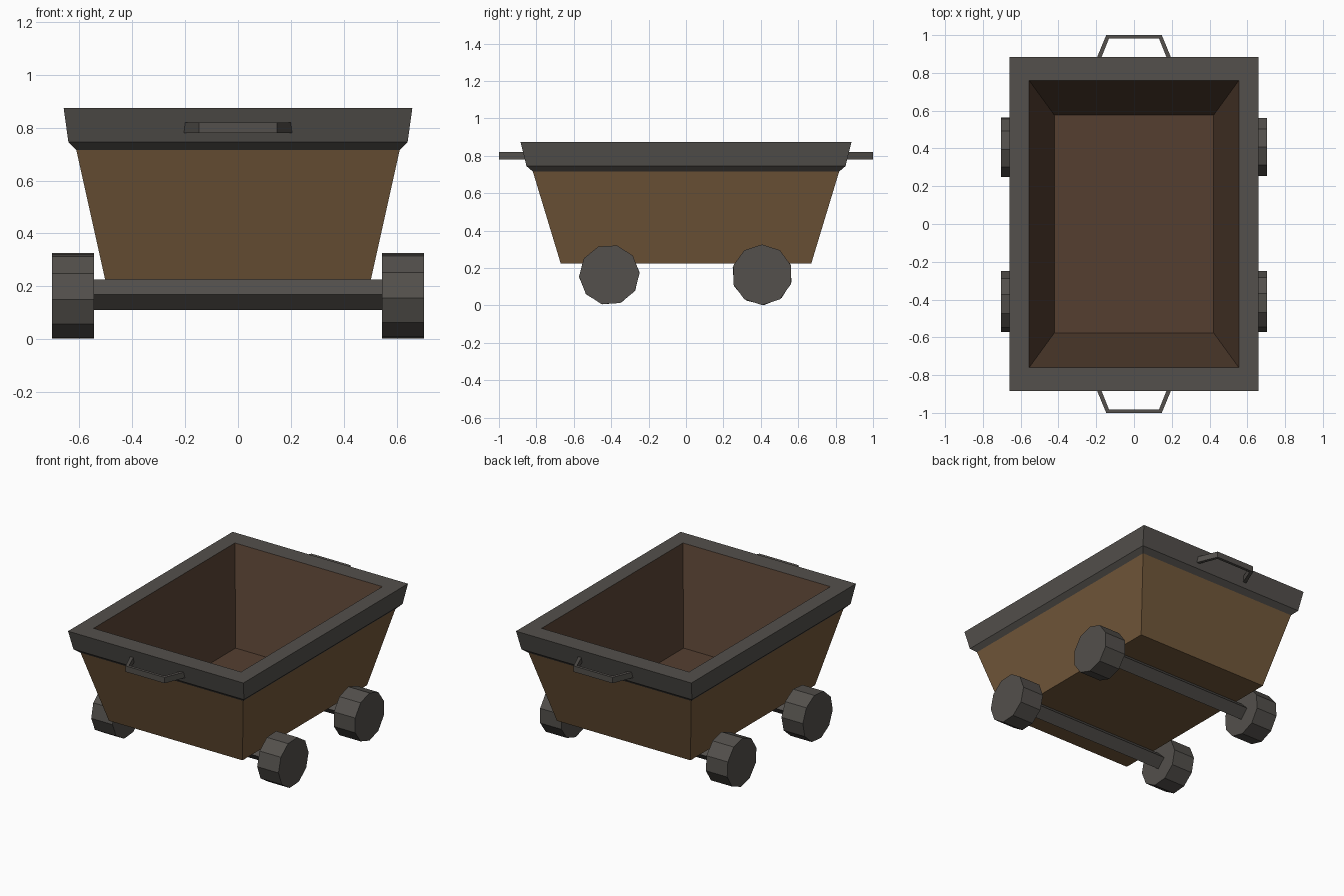
import bpy, bmesh, math
from mathutils import Matrix

if "Cube" in bpy.data.objects:
    bpy.data.objects.remove(bpy.data.objects["Cube"])


def material(name, rgb):
    m = bpy.data.materials.new(name)
    m.diffuse_color = (*rgb, 1)
    m.use_nodes = True
    m.node_tree.nodes["Principled BSDF"].inputs["Base Color"].default_value = m.diffuse_color
    return m


METAL = material("dark grey metal", (0.087, 0.080, 0.072))
WOOD = material("outer brown", (0.172, 0.098, 0.043))
INSIDE = material("inner dark brown", (0.089, 0.049, 0.030))


def finish(bm, name, *mats):
    me = bpy.data.meshes.new(name)
    bm.to_mesh(me)
    bm.free()
    for m in mats:
        me.materials.append(m)
    ob = bpy.data.objects.new(name, me)
    bpy.context.collection.objects.link(ob)
    return ob


def loft(name, rings, strip_mats, mats, caps=None):
    """Stack rectangles (half x, half y, z), skinning each pair with a material."""
    bm = bmesh.new()
    loops = [[bm.verts.new((sx * x, sy * y, z))
              for sx, sy in ((-1, -1), (1, -1), (1, 1), (-1, 1))]
             for x, y, z in rings]
    for a, b, mi in zip(loops, loops[1:], strip_mats):
        for i in range(4):
            j = (i + 1) % 4
            bm.faces.new((a[i], a[j], b[j], b[i])).material_index = mi
    if caps:
        bm.faces.new(loops[0][::-1]).material_index = caps[0]
        bm.faces.new(loops[-1]).material_index = caps[1]
    return finish(bm, name, *mats)


def rod(name, sides, radius, x0, x1, y, z, turn):
    """Prism along x with one corner at the given angle from +y."""
    bm = bmesh.new()
    bmesh.ops.create_cone(bm, cap_ends=True, segments=sides, radius1=radius,
                          radius2=radius, depth=x1 - x0)
    a = bm.verts[:][0].co
    start = math.atan2(a.y, a.x)
    # align first corner, then map local x,y,z to world y,z,x
    to_x = Matrix(((0, 0, 1, 0), (1, 0, 0, 0), (0, 1, 0, 0), (0, 0, 0, 1)))
    mat = (Matrix.Translation(((x0 + x1) / 2, y, z)) @ to_x
           @ Matrix.Rotation(math.radians(turn) - start, 4, 'Z'))
    bm.transform(mat)
    return finish(bm, name, METAL)


# Tub: outer walls, inner walls and floor
loft("tub", [(0.503, 0.67, 0.225), (0.613, 0.82, 0.72), (0.555, 0.76, 0.875),
             (0.422, 0.577, 0.265)], (0, 1, 1), (WOOD, INSIDE), (0, 1))

# Metal rim around the top
loft("rim", [(0.612, 0.818, 0.715), (0.642, 0.853, 0.745), (0.66, 0.885, 0.875),
             (0.555, 0.76, 0.875)], (0, 0, 0), (METAL,))

# Axles and ten-sided wheels, each wheel turned a little differently
for end, y, turns in (("front", -0.41, (5, 3)), ("rear", 0.407, (22, 18))):
    rod(end + "_axle", 4, 0.058, -0.6, 0.6, y, 0.168, 0)
    rod(end + "_left_wheel", 10, 0.162, -0.705, -0.545, y, 0.164, turns[0])
    rod(end + "_right_wheel", 10, 0.162, 0.545, 0.705, y, 0.164, turns[1])

# Handles: bent flat bar at each end
outer = [(-0.205, 0.86), (-0.147, 1.0), (0.147, 1.0), (0.205, 0.86)]
inner = [(0.181, 0.86), (0.133, 0.981), (-0.133, 0.981), (-0.181, 0.86)]
for name, s in (("front_handle", -1), ("rear_handle", 1)):
    bm = bmesh.new()
    face = bm.faces.new([bm.verts.new((x, s * y, 0.78)) for x, y in outer + inner])
    up = bmesh.ops.extrude_face_region(bm, geom=[face], use_keep_orig=True)
    bmesh.ops.translate(bm, vec=(0, 0, 0.04),
                        verts=[v for v in up["geom"] if isinstance(v, bmesh.types.BMVert)])
    bmesh.ops.recalc_face_normals(bm, faces=bm.faces[:])
    finish(bm, name, METAL)
